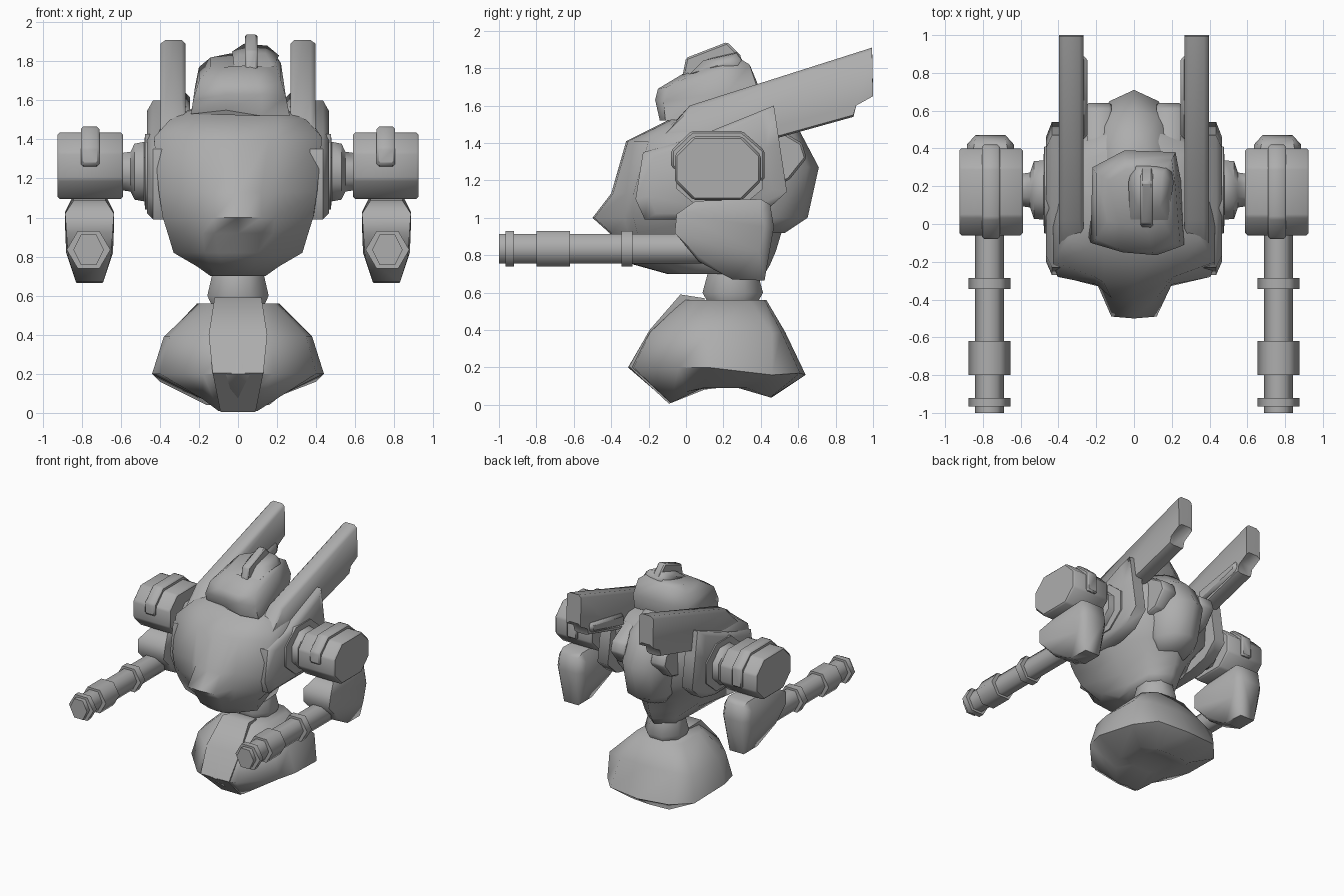
import bpy, bmesh, math
from mathutils import Vector

grey = bpy.data.materials.new("plain_grey")
grey.diffuse_color = (0.42, 0.42, 0.42, 1)


def finish(name, bm, mirror=False, bevel=0, angle=58):
    bmesh.ops.recalc_face_normals(bm, faces=bm.faces)
    mesh = bpy.data.meshes.new(name)
    bm.to_mesh(mesh)
    bm.free()
    mesh.materials.append(grey)
    ob = bpy.data.objects.new(name, mesh)
    bpy.context.collection.objects.link(ob)
    bpy.ops.object.select_all(action='DESELECT')
    ob.select_set(True)
    bpy.context.view_layer.objects.active = ob
    if bevel:
        mod = ob.modifiers.new("bevel", 'BEVEL')
        mod.width, mod.segments, mod.limit_method = bevel, 1, 'ANGLE'
    if mirror:
        ob.modifiers.new("mirror", 'MIRROR').use_mirror_merge = False
    bpy.ops.object.shade_smooth_by_angle(angle=math.radians(angle))
    return ob


def loft(name, rings, **kw):
    """Skin a list of equal-length closed rings of 3D points and cap the ends."""
    bm = bmesh.new()
    vs = [[bm.verts.new(p) for p in r] for r in rings]
    n = len(vs[0])
    for a, b in zip(vs, vs[1:]):
        for i in range(n):
            j = (i + 1) % n
            bm.faces.new((a[i], a[j], b[j], b[i]))
    bm.faces.new(vs[0][::-1])
    bm.faces.new(vs[-1])
    return finish(name, bm, **kw)


def half_rings(rows):
    """Rows of (z, half outline from front centre to back centre, optional z shift)."""
    out = []
    for z, half in rows:
        pts = [(p[0], p[1], z + (p[2] if len(p) > 2 else 0)) for p in half]
        out.append(pts + [(-x, y, h) for x, y, h in pts[-2:0:-1]])
    return out


def prism(name, outline, x0, x1, **kw):
    """Extrude a (y, z) outline from x0 to x1."""
    return loft(name, [[(x, y, z) for y, z in outline] for x in (x0, x1)], **kw)


def hull(name, pts, **kw):
    bm = bmesh.new()
    for p in pts:
        bm.verts.new(p)
    res = bmesh.ops.convex_hull(bm, input=bm.verts)
    junk = [v for v in res["geom_interior"] if isinstance(v, bmesh.types.BMVert)]
    bmesh.ops.delete(bm, geom=junk, context='VERTS')
    return finish(name, bm, **kw)


def turned(name, axis, centre, sections, sides, phase=0.0, **kw):
    """Stack of regular rings (position, radius a, radius b) along one axis."""
    rings = []
    for t, ra, rb in sections:
        ring = []
        for i in range(sides):
            a = 2 * math.pi * (i + phase) / sides
            u, v = ra * math.cos(a), rb * math.sin(a)
            p = {'X': (t, u, v), 'Y': (u, t, v), 'Z': (u, v, t)}[axis]
            ring.append(Vector(p) + Vector(centre))
        rings.append(ring)
    return loft(name, rings, **kw)


# Heavy foot with an arch running across the underside
foot = [
    (0.09, [(0, .08), (.08, .09), (.11, .12), (.13, .17), (.13, .28), (.08, .33), (0, .34)]),
    (0.02, [(0, -.09, -.01), (.10, -.08, -.01), (.18, .0, .05), (.22, .09, .07), (.22, .33, .07),
            (.16, .45, .02), (0, .46, .02)]),
    (0.20, [(0, -.31), (.18, -.28), (.40, -.04), (.44, .12), (.40, .46, -.04), (.27, .61, -.03), (0, .64, -.04)]),
    (0.39, [(0, -.20), (.17, -.19), (.35, -.02), (.38, .12), (.38, .46, -.01), (.24, .51), (0, .53)]),
    (0.56, [(0, -.02), (.11, -.01), (.18, .05), (.20, .12), (.21, .34), (.13, .42), (0, .43)]),
]
loft("foot", half_rings(foot), angle=75)
# Ridge running down the front of the foot
hull("foot_ridge", [(s * x, y, z) for s in (-1, 1) for x, y, z in
     [(.12, -.03, .59), (.10, .1, .57), (.15, -.195, .40), (.13, -.305, .205), (.09, -.09, .005), (.1, .1, .2)]],
     angle=75)

# Waist
turned("waist", 'Z', (0, .25, 0), [(.54, .14, .14), (.60, .17, .175), (.72, .14, .14)], 8, .5)

# Torso with a narrow projecting chest and a keel tapering to the waist behind
torso = [
    (0.70, [(0, -.10), (.08, -.09), (.12, -.04), (.14, .0), (.14, .12), (.13, .32), (0, .42)]),
    (0.75, [(0, -.28), (.08, -.27), (.14, -.22), (.21, -.12), (.15, .12), (.14, .34), (0, .45)]),
    (0.82, [(0, -.36), (.10, -.35), (.17, -.28), (.33, -.22), (.21, .12), (.16, .35), (0, .48)]),
    (0.92, [(0, -.41), (.12, -.40), (.18, -.31), (.36, -.26), (.29, .13), (.19, .38), (0, .51)]),
    (1.00, [(0, -.50), (.12, -.49), (.19, -.33), (.385, -.28), (.37, .14), (.24, .40), (0, .53)]),
    (1.13, [(0, -.40), (.12, -.39), (.20, -.32), (.405, -.28), (.42, .14), (.34, .42), (0, .55)]),
    (1.41, [(0, -.32), (.16, -.31), (.21, -.28), (.43, -.20), (.43, .14), (.39, .42), (0, .56)]),
    (1.50, [(0, -.14), (.16, -.13), (.22, -.12), (.35, -.08), (.37, .14), (.34, .40), (0, .53)]),
    (1.56, [(0, -.02), (.15, -.02), (.18, -.01), (.22, .02), (.23, .14), (.22, .35), (0, .45)]),
]
loft("torso", half_rings(torso), angle=75)

# Rounded pack on the back
pack = [
    (0.92, [(0, .35), (.10, .36), (.12, .44), (.07, .51), (0, .53)]),
    (1.00, [(0, .32), (.17, .35), (.18, .48), (.11, .61), (0, .65)]),
    (1.27, [(0, .30), (.22, .35), (.22, .50), (.13, .65), (0, .71)]),
    (1.46, [(0, .28), (.21, .32), (.20, .45), (.12, .57), (0, .61)]),
    (1.60, [(0, .24), (.12, .27), (.12, .36), (.06, .43), (0, .45)]),
]
loft("back_pack", half_rings(pack), angle=75)

# Brackets flanking the pack
prism("pack_bracket", [(.40, 1.16), (.55, 1.20), (.645, 1.32), (.62, 1.40), (.45, 1.50), (.40, 1.50)],
      .12, .25, mirror=True, bevel=.012)

# Armour panels on the torso sides
panel = [(-.22, .99), (-.27, 1.10), (-.23, 1.35), (.05, 1.43), (.47, 1.60),
         (.50, 1.40), (.54, 1.14), (.42, 1.03), (.25, .99)]
inset = [(y * .82 + .02, 1.22 + (z - 1.22) * .86) for y, z in panel]
loft("side_panel", [[(x, y, z) for y, z in o] for x, o in
     ((.34, panel), (.435, panel), (.465, inset))], mirror=True)

# Stepped shoulder joints
turned("shoulder_joint", 'X', (0, .18, 1.235),
       [(.40, .25, .21), (.475, .25, .21), (.48, .17, .165), (.53, .165, .155), (.55, .10, .11), (.62, .09, .10)],
       8, .5, mirror=True)


def octagon(y0, y1, z0, z1, c):
    return [(y0, z0 + c), (y0 + c, z0), (y1 - c, z0), (y1, z0 + c),
            (y1, z1 - c), (y1 - c, z1), (y0 + c, z1), (y0, z1 - c)]


# Shoulder blocks with a raised band
prism("shoulder_block", octagon(-.06, .40, 1.095, 1.435, .10), .588, .925, mirror=True, bevel=.012)
prism("shoulder_band", [(-.08, 1.27), (-.08, 1.36), (.03, 1.465), (.30, 1.465), (.42, 1.36), (.42, 1.2), (.1, 1.2)],
      .71, .805, mirror=True, bevel=.012)

# Bulky forearms
arm = []
for x, y, z in [(.08, .05, 1.09), (.09, .40, 1.10), (.125, -.05, 1.02), (.125, .40, 1.03), (.08, .45, 1.07),
                (.118, -.06, .92), (.125, .42, .95), (.08, .47, .95), (.11, .06, .80), (.12, .39, .82),
                (.07, .07, .765), (.07, .25, .67), (.065, .42, .665)]:
    arm += [(.76 + s * x, y, z) for s in (-1, 1)]
hull("forearm", arm, mirror=True, angle=50)

# Gun barrels with collars
c = (.765, 0, .835)
turned("barrel", 'Y', c, [(-1, .078, .09), (.15, .078, .09)], 6, mirror=True, angle=70)
for label, y0, y1 in (("muzzle_ring", -.965, -.92), ("thick_collar", -.80, -.62), ("rear_ring", -.345, -.285)):
    turned(label, 'Y', c, [(y0, .112, .11), (y1, .112, .11)], 6, mirror=True, angle=70)

# Swept wings and their lower fins
wing = [(-.17, 1.38), (.02, 1.60), (.995, 1.91), (1.0, 1.67), (.91, 1.62),
        (.895, 1.54), (.5, 1.43), (.1, 1.38)]
slim = [(y, z - .02 if z > 1.58 else z + .01) for y, z in wing]
loft("wing", [[(x, y, z) for y, z in o] for x, o in
     ((.268, slim), (.29, wing), (.37, wing), (.397, slim))], mirror=True)
prism("wing_fin", [(.45, 1.45), (.88, 1.56), (.89, 1.64), (.45, 1.56)], .245, .30, mirror=True, bevel=.02)

# Lopsided head
head = [
    [(-.24, -.07, 1.53), (-.06, -.12, 1.55), (.12, -.14, 1.52), (.265, -.11, 1.52),
     (.25, .22, 1.54), (.22, .36, 1.58), (-.05, .36, 1.58), (-.21, .28, 1.55)],
    [(-.23, -.10, 1.60), (-.06, -.15, 1.63), (.12, -.165, 1.63), (.245, -.12, 1.62),
     (.235, .22, 1.67), (.22, .38, 1.70), (-.05, .39, 1.70), (-.22, .30, 1.67)],
    [(-.20, -.08, 1.70), (-.08, -.13, 1.69), (.10, -.15, 1.69), (.22, -.10, 1.70),
     (.22, .2, 1.79), (.20, .34, 1.82), (-.05, .34, 1.82), (-.20, .27, 1.77)],
    [(-.14, .02, 1.77), (-.08, .0, 1.77), (.06, .0, 1.78), (.15, .02, 1.77),
     (.18, .19, 1.84), (.16, .29, 1.85), (-.04, .29, 1.84), (-.14, .23, 1.82)],
]
loft("head", head, angle=70)
hull("head_dome", [(-.02, .02, 1.77), (.18, .02, 1.77), (.02, .09, 1.83), (.14, .09, 1.84), (-.03, .22, 1.85),
                   (.21, .22, 1.83), (.03, .27, 1.89), (.15, .27, 1.88), (0, .33, 1.8), (.19, .33, 1.8)], angle=70)
prism("head_crest", [(-.03, 1.70), (0, 1.855), (.22, 1.94), (.29, 1.87), (.31, 1.80), (.1, 1.72)],
      .035, .10, bevel=.01)
